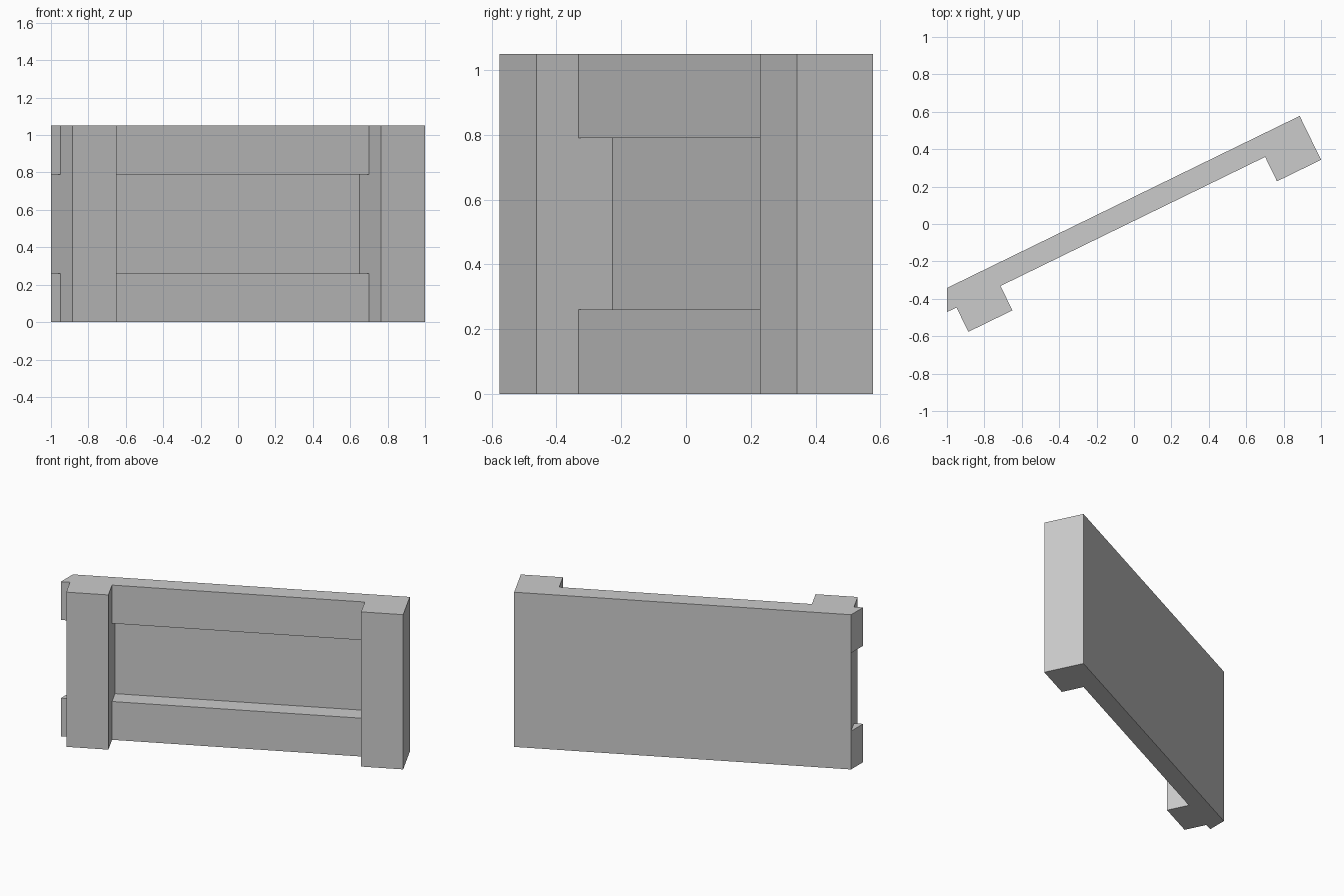
import bpy, bmesh
from math import radians, tan
from mathutils import Matrix

if "Cube" in bpy.data.objects:
    bpy.data.objects.remove(bpy.data.objects["Cube"])

ANGLE = radians(26.0)
LENGTH, HEIGHT = 2.098, 1.05
POST_W, POST_D = 0.262, 0.261
RAIL_H, RAIL_D = 0.26, 0.116
# Local frame: x runs along the back face, y points to the back
PLACE = Matrix.Translation((-1.0, -0.342, 0)) @ Matrix.Rotation(ANGLE, 4, 'Z')


def finish(name, bm):
    mesh = bpy.data.meshes.new(name)
    bm.to_mesh(mesh)
    bm.free()
    obj = bpy.data.objects.new(name, mesh)
    obj.matrix_world = PLACE
    bpy.context.collection.objects.link(obj)


def prism(name, plan, z0, z1):
    bm = bmesh.new()
    base = bm.faces.new([bm.verts.new((x, y, z0)) for x, y in plan])
    top = bmesh.ops.extrude_face_region(bm, geom=[base], use_keep_orig=True)["geom"]
    verts = [v for v in top if isinstance(v, bmesh.types.BMVert)]
    bmesh.ops.translate(bm, verts=verts, vec=(0, 0, z1 - z0))
    bmesh.ops.recalc_face_normals(bm, faces=bm.faces)
    finish(name, bm)


def rect(x0, x1, depth):
    return [(x0, -depth), (x1, -depth), (x1, 0), (x0, 0)]


# Full-height end posts
prism("left_post", rect(0, POST_W, POST_D), 0, HEIGHT)
prism("right_post", rect(LENGTH - POST_W, LENGTH, POST_D), 0, HEIGHT)

# Rails between the posts, with angled stubs past the left post
stub = [(0, 0), (0, -RAIL_D), (-RAIL_D * tan(ANGLE), -RAIL_D)]
for side, z in (("lower", 0), ("upper", HEIGHT - RAIL_H)):
    prism(side + "_rail", rect(POST_W, LENGTH - POST_W, RAIL_D), z, z + RAIL_H)
    prism(side + "_rail_stub", stub, z, z + RAIL_H)

# Thin sheet closing the back of the recess
bm = bmesh.new()
x0, x1, z0, z1 = POST_W, LENGTH - POST_W, RAIL_H, HEIGHT - RAIL_H
bm.faces.new([bm.verts.new((x, 0, z)) for x, z in
              ((x0, z0), (x0, z1), (x1, z1), (x1, z0))])
finish("back_panel", bm)
